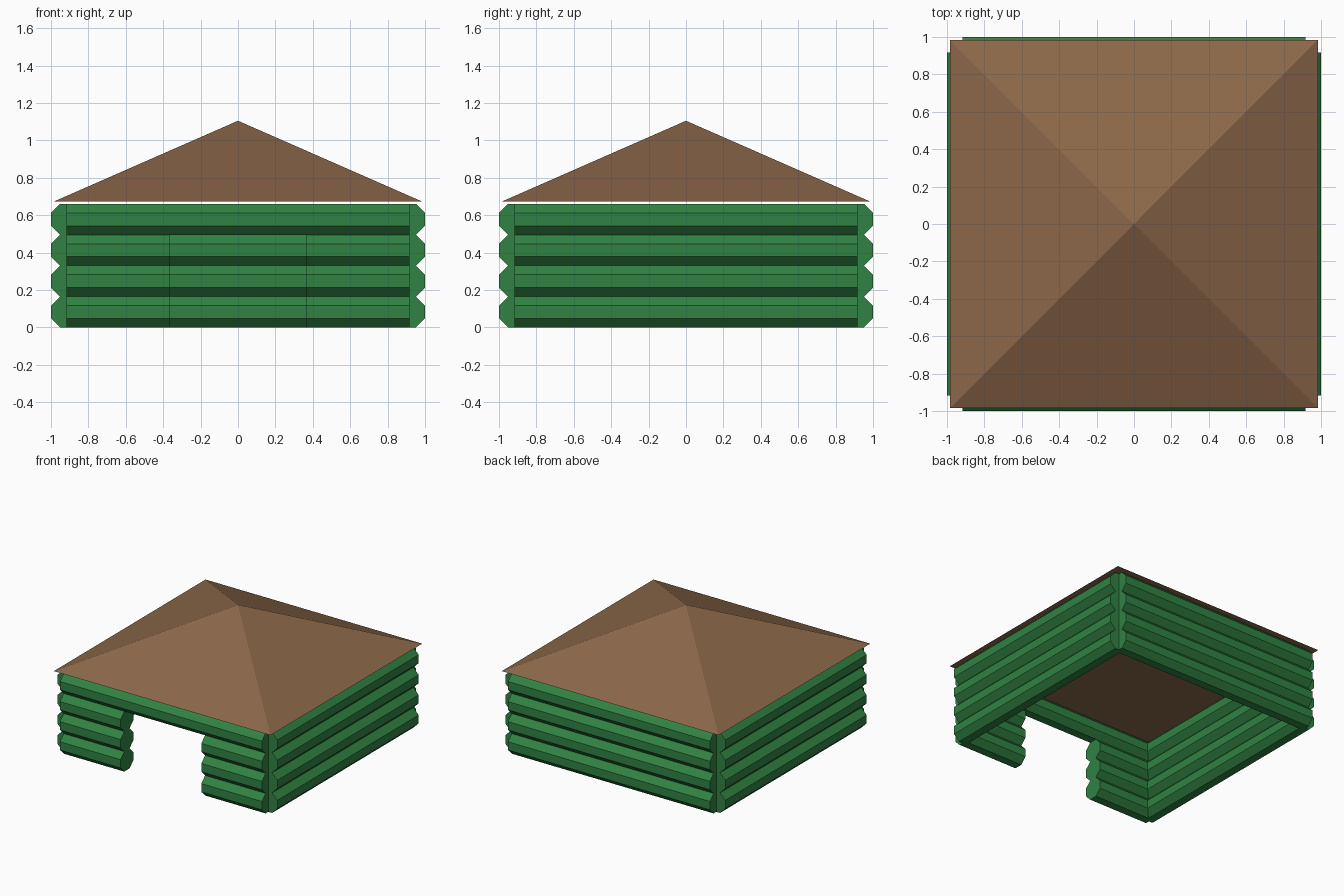
import bpy
import math
from mathutils import Matrix

if "Cube" in bpy.data.objects:
    bpy.data.objects.remove(bpy.data.objects["Cube"])

D = 0.165                 # log thickness (flat to flat)
C = 1.0 - D / 2           # distance of wall centre lines from the middle
DOOR = 0.367              # half width of the doorway
LAYERS = 4


def material(name, colour):
    m = bpy.data.materials.new(name)
    m.diffuse_color = (*colour, 1.0)
    m.use_nodes = True
    m.node_tree.nodes["Principled BSDF"].inputs["Base Color"].default_value = m.diffuse_color
    return m


GREEN = material("green logs", (0.030, 0.225, 0.056))
BROWN = material("brown roof", (0.262, 0.136, 0.066))


def log(name, x0, x1, layer, angle):
    """Eight-sided log from x0 to x1 on the front wall, turned to its own wall."""
    bpy.ops.mesh.primitive_cylinder_add(
        vertices=8, radius=D / 2 / math.cos(math.pi / 8), depth=x1 - x0)
    ob = bpy.context.object
    ob.name = name
    lie_down = (Matrix.Rotation(math.pi / 2, 4, 'Y')
                @ Matrix.Rotation(math.pi / 8, 4, 'Z'))
    place = Matrix.Translation(((x0 + x1) / 2, -C, D * (layer + 0.5)))
    ob.data.transform(Matrix.Rotation(angle, 4, 'Z') @ place @ lie_down)
    ob.data.materials.append(GREEN)


# Log walls: the front one is split by the doorway below the top log
for side, wall in enumerate(("front", "right", "back", "left")):
    for layer in range(LAYERS):
        name = f"{wall}_log_{layer + 1}"
        if wall == "front" and layer < LAYERS - 1:
            log(name + "_left", -C, -DOOR, layer, 0)
            log(name + "_right", DOOR, C, layer, 0)
        else:
            log(name, -C, C, layer, side * math.pi / 2)

# Pyramid roof, hovering just above the top logs
ROOF_HALF, ROOF_BASE, ROOF_TOP = 0.985, 0.673, 1.105
bpy.ops.mesh.primitive_cone_add(vertices=4, radius1=ROOF_HALF * math.sqrt(2),
                                radius2=0, depth=ROOF_TOP - ROOF_BASE)
roof = bpy.context.object
roof.name = "roof"
roof.data.transform(Matrix.Translation((0, 0, (ROOF_BASE + ROOF_TOP) / 2))
                    @ Matrix.Rotation(math.pi / 4, 4, 'Z'))
roof.data.materials.append(BROWN)
